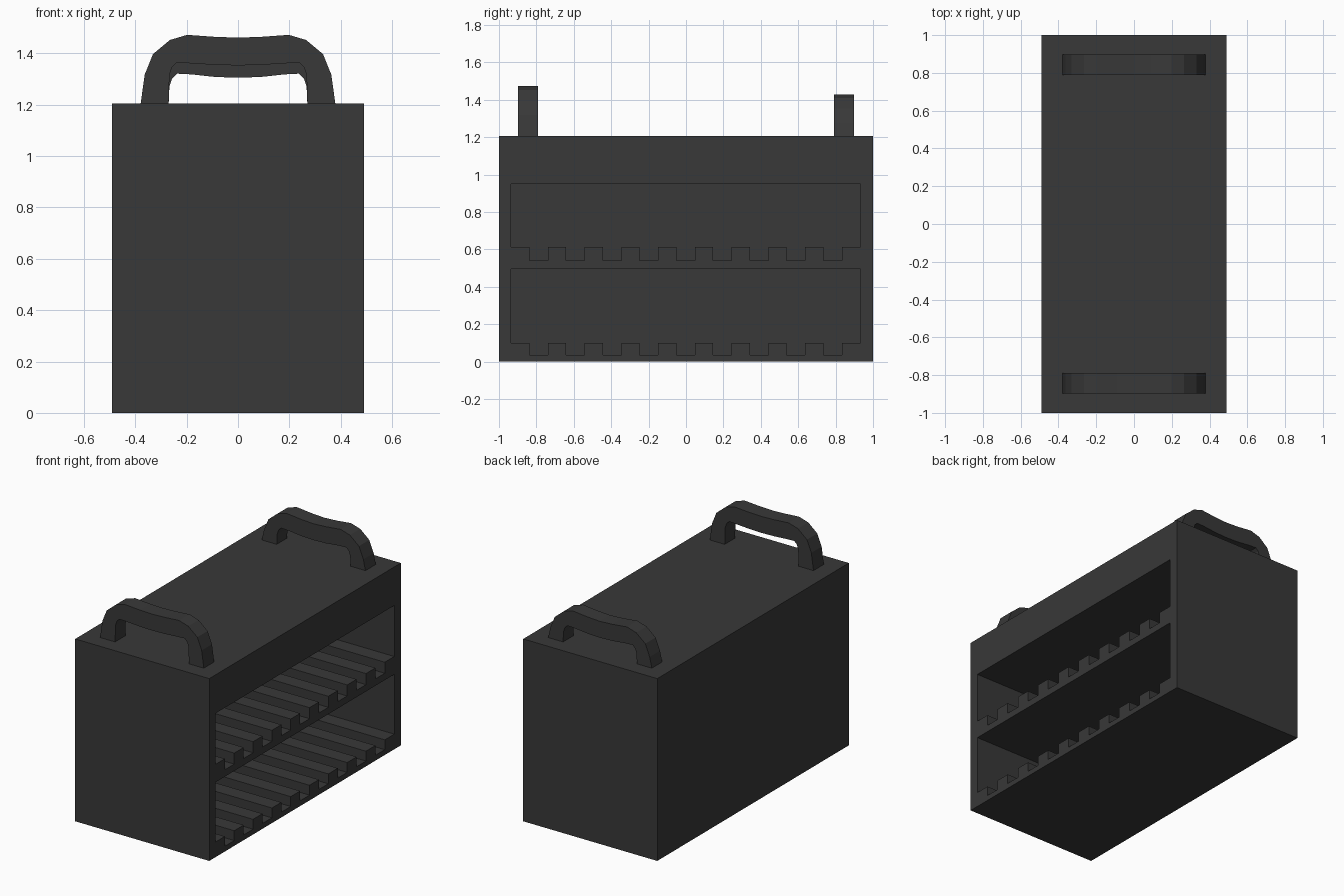
import bpy
import bmesh
from mathutils import Vector

if "Cube" in bpy.data.objects:
    bpy.data.objects.remove(bpy.data.objects["Cube"])

dark = bpy.data.materials.new("dark_grey")
dark.diffuse_color = (0.04, 0.04, 0.04, 1)
dark.use_nodes = True
dark.node_tree.nodes["Principled BSDF"].inputs["Base Color"].default_value = dark.diffuse_color


def extrude_profile(name, points, sweep):
    """Prism made from a closed 3D outline pushed along the sweep vector."""
    bm = bmesh.new()
    face = bm.faces.new([bm.verts.new(p) for p in points])
    ext = bmesh.ops.extrude_face_region(bm, geom=[face], use_keep_orig=True)
    moved = [g for g in ext["geom"] if isinstance(g, bmesh.types.BMVert)]
    bmesh.ops.translate(bm, verts=moved, vec=Vector(sweep))
    bmesh.ops.recalc_face_normals(bm, faces=bm.faces)
    mesh = bpy.data.meshes.new(name)
    bm.to_mesh(mesh)
    bm.free()
    obj = bpy.data.objects.new(name, mesh)
    bpy.context.collection.objects.link(obj)
    obj.data.materials.append(dark)
    return obj


# Case: solid block, open compartments are cut from the right side
W, L, H = 0.49, 1.0, 1.205
case = extrude_profile(
    "case", [(-W, -L, 0), (W, -L, 0), (W, L, 0), (-W, L, 0)], (0, 0, H))


def cut_compartment(name, slot_z, floor_z, top_z):
    """Rack compartment with nine slots running across its floor."""
    pts = [(-0.935, top_z), (-0.935, floor_z)]
    for i in range(9):
        y0 = -0.837 + i * 0.1965
        y1 = y0 + 0.098
        pts += [(y0, floor_z), (y0, slot_z), (y1, slot_z), (y1, floor_z)]
    pts += [(0.932, floor_z), (0.932, top_z)]
    cutter = extrude_profile(name, [(-0.425, y, z) for y, z in pts], (1.1, 0, 0))
    cutter.hide_render = True
    mod = case.modifiers.new(name, "BOOLEAN")
    mod.operation = "DIFFERENCE"
    mod.solver = "EXACT"
    mod.object = cutter
    bpy.context.view_layer.objects.active = case
    bpy.ops.object.modifier_apply(modifier=mod.name)
    bpy.data.objects.remove(cutter)


cut_compartment("lower_compartment", 0.035, 0.10, 0.495)
cut_compartment("upper_compartment", 0.54, 0.613, 0.95)


# Handles: half outline from the foot to the middle, mirrored in x
def handle(name, y, drop, dip):
    outer = [(0.379, H), (0.363, 1.318), (0.331, 1.397), (0.265, 1.452),
             (0.198, 1.472), (0.09, 1.472 - dip * 0.7)]
    inner = [(0.27, H), (0.267, 1.315), (0.257, 1.345), (0.238, 1.364),
             (0.18, 1.361), (0.09, 1.364 - dip * 0.8)]
    lower = lambda pts: [(x, z if z == H else z - drop) for x, z in pts]
    outer, inner = lower(outer), lower(inner)
    flip = lambda pts: [(-x, z) for x, z in reversed(pts)]
    top = outer + [(0, 1.472 - drop - dip)] + flip(outer)
    under = inner + [(0, 1.364 - drop - dip)] + flip(inner)
    outline = top + under[::-1]
    return extrude_profile(name, [(x, y, z) for x, z in outline], (0, 0.108, 0))


handle("front_handle", -0.898, 0.0, 0.011)
handle("back_handle", 0.79, 0.043, 0.016)
